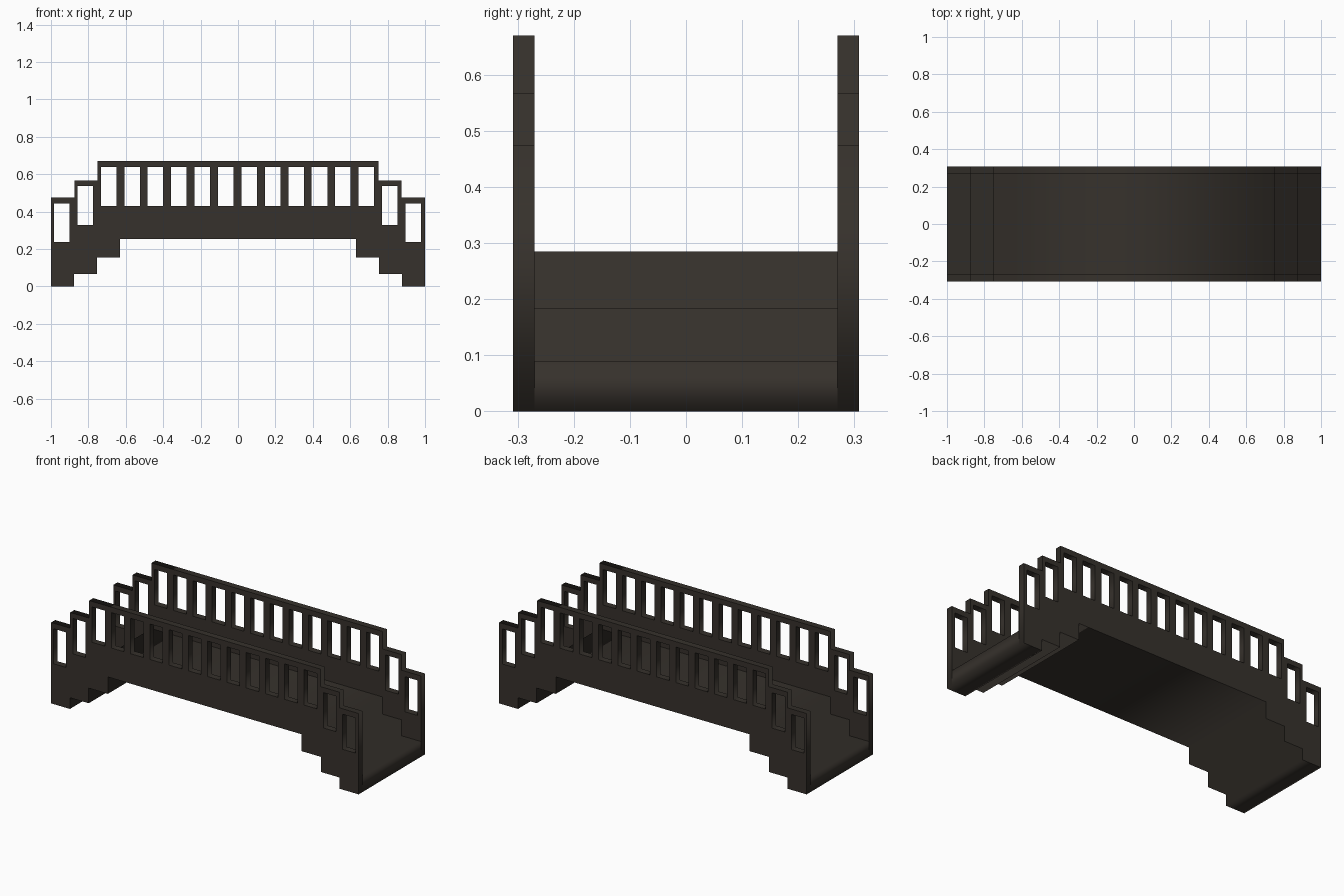
import bpy
import math

if "Cube" in bpy.data.objects:
    bpy.data.objects.remove(bpy.data.objects["Cube"])

mat = bpy.data.materials.new("dark_wood")
mat.diffuse_color = (0.037, 0.031, 0.025, 1)
mat.use_nodes = True
mat.node_tree.nodes["Principled BSDF"].inputs["Base Color"].default_value = mat.diffuse_color


def mirrored(half):
    """Complete a left-half polyline with its mirror image in x."""
    return half + [(-x, z) for x, z in reversed(half)]


def plate(name, loops, y, depth):
    """Extrude filled x-z outlines (inner loops become holes) along y."""
    curve = bpy.data.curves.new(name, 'CURVE')
    curve.dimensions = '2D'
    curve.fill_mode = 'BOTH'
    curve.extrude = depth / 2
    for loop in loops:
        s = curve.splines.new('POLY')
        s.points.add(len(loop) - 1)
        for p, (x, z) in zip(s.points, loop):
            p.co = (x, z, 0, 1)
        s.use_cyclic_u = True
    ob = bpy.data.objects.new(name, curve)
    bpy.context.collection.objects.link(ob)
    ob.location = (0, y, 0)
    ob.rotation_euler = (math.pi / 2, 0, 0)
    bpy.ops.object.select_all(action='DESELECT')
    ob.select_set(True)
    bpy.context.view_layer.objects.active = ob
    bpy.ops.object.convert(target='MESH')
    ob = bpy.context.object
    ob.data.materials.clear()
    ob.data.materials.append(mat)
    return ob


# Stepped profiles shared by deck and side walls
under = mirrored([(-1, 0), (-0.877, 0), (-0.877, 0.066), (-0.755, 0.066),
                  (-0.755, 0.155), (-0.63, 0.155), (-0.63, 0.254)])


def stepped_top(levels):
    a, b, c = levels
    return mirrored([(-1, a), (-0.875, a), (-0.875, b),
                     (-0.752, b), (-0.752, c)])[::-1]


# Walkway with steps at both ends
plate("stepped_deck", [under + stepped_top((0.09, 0.184, 0.285))], 0, 0.54)

# Side walls with a row of rectangular openings
outline = under + stepped_top((0.475, 0.567, 0.67))
holes = []
for i in range(16):
    x0 = -0.984 + 0.1253 * i
    x1 = x0 + 0.083
    z0, z1 = {0: (0.237, 0.443), 1: (0.329, 0.537)}.get(min(i, 15 - i), (0.43, 0.638))
    holes.append([(x0, z0), (x0, z1), (x1, z1), (x1, z0)])

for name, y in (("front_railing", -0.289), ("back_railing", 0.289)):
    plate(name, [outline] + holes, y, 0.038)
